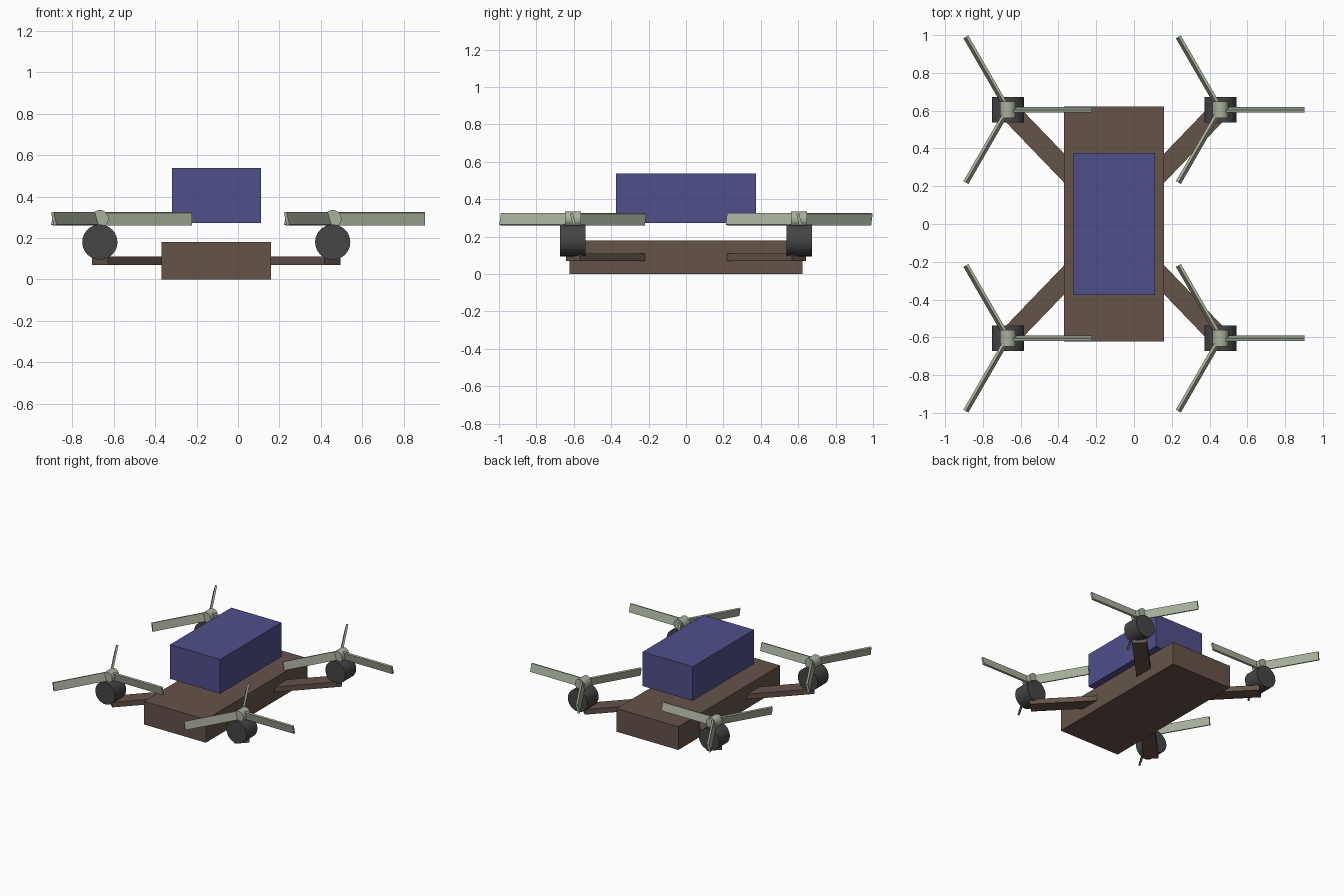
import bpy, bmesh, math
from mathutils import Matrix, Vector

if "Cube" in bpy.data.objects:
    bpy.data.objects.remove(bpy.data.objects["Cube"])

CX = -0.105                # centre line of the airframe
MX, MY = 0.5625, 0.605     # motor offsets from the centre
BLADE_LEN, PITCH = 0.445, 0.25


def material(name, rgb):
    m = bpy.data.materials.new(name)
    m.diffuse_color = (*rgb, 1)
    m.use_nodes = True
    m.node_tree.nodes["Principled BSDF"].inputs["Base Color"].default_value = m.diffuse_color
    return m


BROWN = material("brown", (0.13, 0.088, 0.066))
BLUE = material("blue", (0.08, 0.08, 0.26))
DARK = material("dark_grey", (0.06, 0.06, 0.06))
PALE = material("pale_green", (0.40, 0.44, 0.34))


def finish(name, bm, mat, matrix):
    me = bpy.data.meshes.new(name)
    bm.to_mesh(me)
    bm.free()
    me.materials.append(mat)
    ob = bpy.data.objects.new(name, me)
    ob.matrix_world = matrix
    bpy.context.collection.objects.link(ob)
    return ob


def box(name, size, mat, matrix):
    bm = bmesh.new()
    bmesh.ops.create_cube(bm, size=1)
    bmesh.ops.scale(bm, vec=size, verts=bm.verts)
    return finish(name, bm, mat, matrix)


def cylinder_y(name, radius, length, mat, loc):
    bm = bmesh.new()
    bmesh.ops.create_cone(bm, cap_ends=True, segments=32, radius1=radius,
                          radius2=radius, depth=length)
    return finish(name, bm, mat, Matrix.Translation(loc) @ Matrix.Rotation(math.pi / 2, 4, 'X'))


# Body slab and the payload box hovering above it
box("body", (0.53, 1.245, 0.18), BROWN, Matrix.Translation((CX, 0, 0.09)))
box("payload_box", (0.43, 0.75, 0.265), BLUE, Matrix.Translation((CX, 0, 0.405)))

for sx, side in ((-1, "left"), (1, "right")):
    for sy, end in ((-1, "front"), (1, "back")):
        tag = f"{end}_{side}"
        mx, my = CX + sx * MX, sy * MY

        # Diagonal arm from inside the body to the motor
        tip = Vector((mx, my, 0.09))
        root = Vector((CX + sx * 0.16, sy * 0.187, 0.09))
        d = tip - root
        box(f"arm_{tag}", (d.length, 0.107, 0.04), BROWN,
            Matrix.Translation((tip + root) / 2) @ Matrix.Rotation(math.atan2(d.y, d.x), 4, 'Z'))

        # Motor and hub lie along y
        cylinder_y(f"motor_{tag}", 0.085, 0.135, DARK, (mx, my, 0.18))
        cylinder_y(f"hub_{tag}", 0.042, 0.085, PALE, (mx, my, 0.293))

        # Three pitched blades
        for i in range(3):
            box(f"blade_{tag}_{i + 1}", (BLADE_LEN, 0.015, 0.063), PALE,
                Matrix.Translation((mx, my, 0.293))
                @ Matrix.Rotation(math.radians(120 * i), 4, 'Z')
                @ Matrix.Translation((BLADE_LEN / 2, 0, 0))
                @ Matrix.Rotation(PITCH, 4, 'X'))
